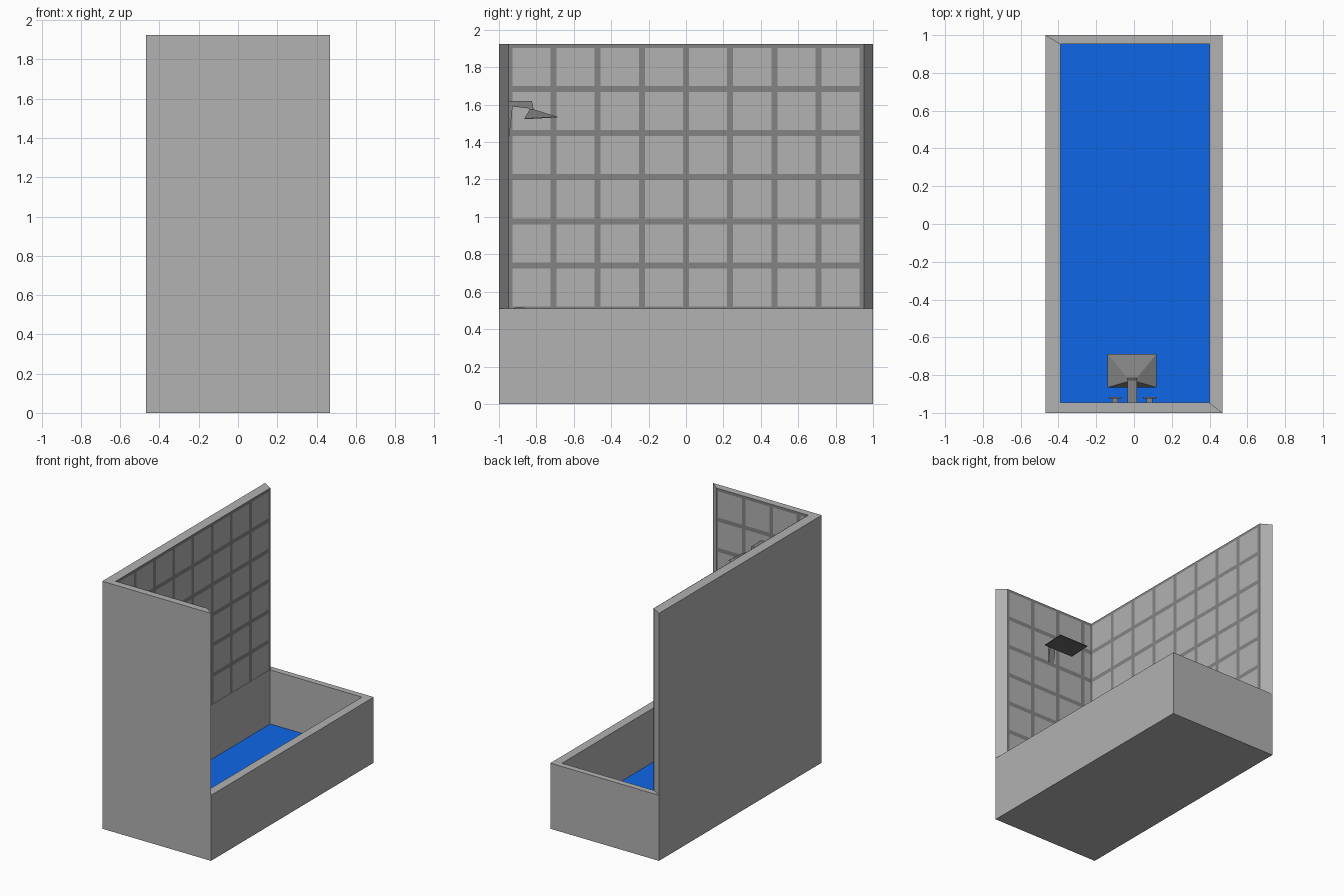
import bpy, bmesh
from mathutils import Vector

cube = bpy.data.objects.get("Cube")
if cube:
    bpy.data.objects.remove(cube, do_unlink=True)


def material(name, colour):
    m = bpy.data.materials.new(name)
    m.use_nodes = True
    m.diffuse_color = (*colour, 1)
    m.node_tree.nodes["Principled BSDF"].inputs["Base Color"].default_value = (*colour, 1)
    return m


GREY = material("light grey tile", (0.445, 0.445, 0.445))
GROUT = material("mid grey", (0.227, 0.227, 0.227))
DARK = material("dark grey", (0.13, 0.13, 0.13))
BLUE = material("water blue", (0.005, 0.147, 0.87))


def finish(name, bm, *mats):
    bmesh.ops.recalc_face_normals(bm, faces=bm.faces)
    mesh = bpy.data.meshes.new(name)
    bm.to_mesh(mesh)
    bm.free()
    for m in mats:
        mesh.materials.append(m)
    obj = bpy.data.objects.new(name, mesh)
    bpy.context.collection.objects.link(obj)
    return obj


def loft(name, bottom, top, *mats):
    """Closed solid between two loops with equal point counts."""
    bm = bmesh.new()
    a = [bm.verts.new(p) for p in bottom]
    b = [bm.verts.new(p) for p in top]
    bm.faces.new(a)
    bm.faces.new(b)
    n = len(a)
    for i in range(n):
        bm.faces.new((a[i], a[(i + 1) % n], b[(i + 1) % n], b[i]))
    return finish(name, bm, *mats)


def rect(x0, x1, y0, y1, z0, z1=None):
    """Rectangle whose height goes from z0 at y0 to z1 at y1."""
    z1 = z0 if z1 is None else z1
    return [(x0, y0, z0), (x1, y0, z0), (x1, y1, z1), (x0, y1, z1)]


def box(name, x0, x1, y0, y1, z0, z1, mat):
    return loft(name, rect(x0, x1, y0, y1, z0), rect(x0, x1, y0, y1, z1), mat)


def side_profile(name, x0, x1, points, mat):
    return loft(name, [(x0, y, z) for y, z in points], [(x1, y, z) for y, z in points], mat)


# Mitred basin walls: two low, two rising to full height
LOW, HIGH, WATER = 0.51, 1.925, 0.09
IX0, IX1, IY0, IY1 = -0.39, 0.40, -0.946, 0.953
outer = rect(-0.468, 0.468, -1, 1, 0)
inner = rect(IX0, IX1, IY0, IY1, 0)
walls = [("front_wall", HIGH), ("left_wall", LOW), ("back_wall", LOW), ("right_wall", HIGH)]
for i, (name, height) in enumerate(walls):
    j = (i + 1) % 4
    base = [outer[i], outer[j], inner[j], inner[i]]
    loft(name, base, [(x, y, height) for x, y, z in base], GREY)

# Basin floor and water
box("basin_floor", IX0, IX1, IY0, IY1, 0, WATER - 0.005, GREY)
box("water", IX0, IX1, IY0, IY1, WATER - 0.005, WATER, BLUE)

# Tile sheets on the inner faces of the tall walls
PITCH, HALF = 0.236, 0.016


def on_line(t, start):
    d = (t - start) % PITCH
    return min(d, PITCH - d) < HALF


def cuts(lo, hi, start):
    edges = {lo, hi}
    for k in range(12):
        for s in (-HALF, HALF):
            t = start + k * PITCH + s
            if lo < t < hi:
                edges.add(t)
    return sorted(edges)


def tile_sheet(name, origin, direction, length, start):
    us, vs = cuts(0, length, start), cuts(LOW, HIGH, LOW - 0.006)
    bm = bmesh.new()
    grid = [[bm.verts.new(Vector(origin) + Vector(direction) * u + Vector((0, 0, v)))
             for v in vs] for u in us]
    for i in range(len(us) - 1):
        for j in range(len(vs) - 1):
            f = bm.faces.new((grid[i][j], grid[i + 1][j], grid[i + 1][j + 1], grid[i][j + 1]))
            u, v = (us[i] + us[i + 1]) / 2, (vs[j] + vs[j + 1]) / 2
            f.material_index = int(on_line(u, start) or on_line(v, LOW - 0.006))
    obj = finish(name, bm, GREY, GROUT)
    # Face the room
    facing = Vector((0, 0, 1)).cross(Vector(direction))
    if obj.data.polygons[0].normal.dot(facing) * (1 if direction[0] else -1) < 0:
        obj.data.flip_normals()
    return obj


GAP = 0.002
tile_sheet("right_wall_tiles", (IX0 + GAP, IY0, 0), (0, 1, 0), IY1 - IY0, 0.002)
tile_sheet("front_wall_tiles", (IX1, IY0 + GAP, 0), (-1, 0, 0), IX1 - IX0, 0)
# The front sheet runs along -x, so its room side is +y
sheet = bpy.data.objects["front_wall_tiles"].data
if sheet.polygons[0].normal.y < 0:
    sheet.flip_normals()

# Shower arm with tapered wall bracket
side_profile("shower_arm", -0.035, 0.015,
             [(IY0, 1.62), (-0.825, 1.62), (-0.818, 1.595), (-0.815, 1.572),
              (-0.835, 1.572), (-0.84, 1.58), (-0.927, 1.59), (IY0, 1.42)], GROUT)

# Flared shower head with dark spray face
loft("shower_head", rect(-0.14, 0.12, -0.865, -0.687, 1.525, 1.535),
     rect(-0.035, 0.015, -0.835, -0.815, 1.575), GROUT)
loft("spray_plate", rect(-0.138, 0.118, -0.863, -0.689, 1.522, 1.532),
     rect(-0.138, 0.118, -0.863, -0.689, 1.525, 1.535), DARK)

# Bath spout
side_profile("bath_spout", -0.035, 0.015,
             [(IY0, 0.50), (-0.91, 0.515), (-0.865, 0.515), (-0.85, 0.45),
              (-0.875, 0.45), (-0.89, 0.48), (IY0, 0.45)], GROUT)

# Taps: short stem with a flat handle
for side, x in (("right", -0.1), ("left", 0.083)):
    box(side + "_tap_stem", x - 0.016, x + 0.016, IY0, -0.924, 0.42, 0.45, GROUT)
    box(side + "_tap_handle", x - 0.035, x + 0.035, -0.924, -0.916, 0.40, 0.47, GROUT)
